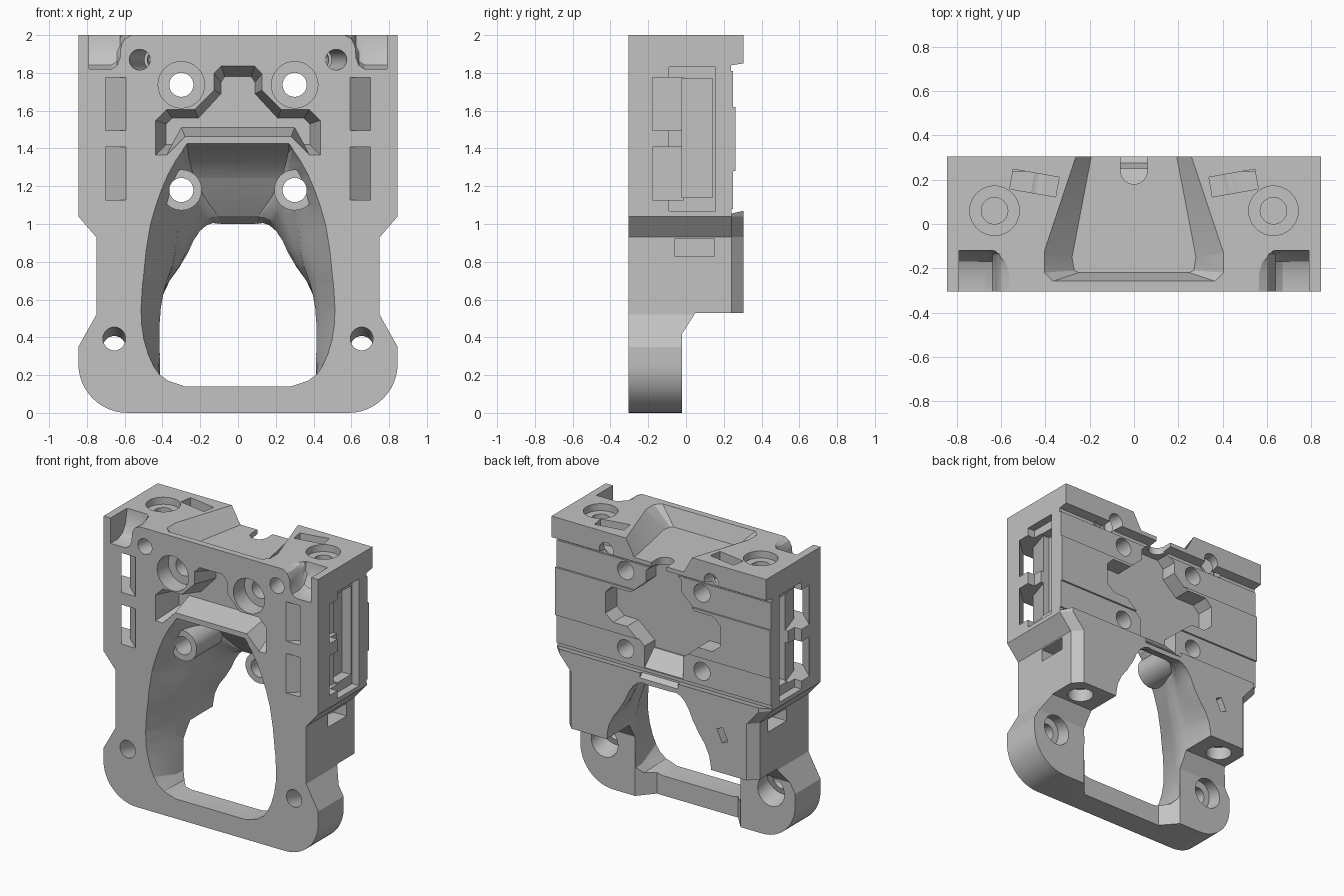
import bpy, bmesh
from math import sin, cos, pi, radians
from mathutils import Vector, Matrix

old = bpy.data.objects.get("Cube")
if old:
    bpy.data.objects.remove(old, do_unlink=True)

grey = bpy.data.materials.new("matte grey")
grey.use_nodes = True
GREY = (0.54, 0.54, 0.54, 1)
grey.diffuse_color = GREY
grey.node_tree.nodes["Principled BSDF"].inputs["Base Color"].default_value = GREY


def make(name, bm):
    bmesh.ops.recalc_face_normals(bm, faces=bm.faces)
    mesh = bpy.data.meshes.new(name)
    bm.to_mesh(mesh)
    bm.free()
    mesh.materials.append(grey)
    ob = bpy.data.objects.new(name, mesh)
    bpy.context.collection.objects.link(ob)
    return ob


def loft(name, rings):
    """Closed solid through rings of equal point count."""
    bm = bmesh.new()
    loops = [[bm.verts.new(p) for p in ring] for ring in rings]
    n = len(loops[0])
    for a, b in zip(loops, loops[1:]):
        for i in range(n):
            j = (i + 1) % n
            bm.faces.new((a[i], a[j], b[j], b[i]))
    caps = [bm.faces.new(loops[0]), bm.faces.new(loops[-1])]
    if len(rings) > 2:
        bmesh.ops.triangulate(bm, faces=[f for f in bm.faces if f not in caps])
    return make(name, bm)


PLACE = {"x": lambda u, v, d: (d, u, v),
         "y": lambda u, v, d: (u, d, v),
         "z": lambda u, v, d: (u, v, d)}


def prism(name, axis, pts, lo, hi):
    put = PLACE[axis]
    return loft(name, [[put(u, v, d) for u, v in pts] for d in (lo, hi)])


def mirrored(half):
    """Full outline from its right half, listed top to bottom."""
    return half + [(-u, v) for u, v in reversed(half)]


def rounded(pts):
    """Cut every corner of an open line once, keeping its ends."""
    out = [pts[0]]
    for a, b in zip(pts, pts[1:]):
        for t in (0.25, 0.75):
            out.append(tuple(p + (q - p) * t for p, q in zip(a, b)))
    return out + [pts[-1]]


def box(name, x, y, z):
    return prism(name, "z", [(x[0], y[0]), (x[1], y[0]), (x[1], y[1]), (x[0], y[1])], *z)


def cyl(name, start, end, r):
    a, b = Vector(start), Vector(end)
    bm = bmesh.new()
    rot = (b - a).to_track_quat('Z', 'Y').to_matrix().to_4x4()
    bmesh.ops.create_cone(bm, cap_ends=True, segments=32, radius1=r, radius2=r,
                          depth=(b - a).length, matrix=Matrix.Translation((a + b) / 2) @ rot)
    return make(name, bm)


def combine(target, tool, op='DIFFERENCE'):
    mod = target.modifiers.new("combine", 'BOOLEAN')
    mod.operation = op
    mod.solver = 'EXACT'
    mod.object = tool
    bpy.context.view_layer.objects.active = target
    bpy.ops.object.modifier_apply(modifier=mod.name)
    bpy.data.objects.remove(tool, do_unlink=True)


D = 0.305  # half depth

# Body: front silhouette crossed with the side profile
outline = [(0.845, 2), (0.845, 1.04), (0.75, 0.93), (0.75, 0.52), (0.845, 0.35)]
outline += [(0.585 + 0.26 * cos(k * pi / 24), 0.26 - 0.26 * sin(k * pi / 24)) for k in range(13)]
body = prism("carriage_body", "y", mirrored(outline), -0.5, 0.5)
profile = [(-D, -0.1), (-0.02, -0.1), (-0.02, 0.42), (0.05, 0.53), (D, 0.53), (D, 1.07),
           (0.24, 1.055), (0.24, 1.08), (0.25, 1.08), (0.25, 1.28), (0.263, 1.28),
           (0.263, 1.62), (0.25, 1.62), (0.25, 1.81), (0.238, 1.81), (0.238, 1.84),
           (D, 1.85), (D, 2.1), (-D, 2.1)]
combine(body, prism("side_profile", "x", profile, -1, 1), 'INTERSECT')

# Main duct opening: the roof drops first, then the sides close in
front = rounded([(0.27, 1.43), (0.36, 1.3), (0.43, 1.14), (0.485, 0.95), (0.52, 0.6),
                 (0.515, 0.43), (0.47, 0.28), (0.40, 0.18), (0.28, 0.14)])
back = rounded([(0.08, 0.99), (0.15, 1.0), (0.22, 0.94), (0.28, 0.81), (0.39, 0.66),
                (0.415, 0.52), (0.415, 0.32), (0.41, 0.16), (0.28, 0.14)])
rings = []
for y, close, drop, low in [(-0.32, 0, 0, 0), (-0.1, 0.03, 0.13, 0.72), (-0.02, 0.08, 0.24, 1),
                            (0.05, 0.2, 0.42, 1), (0.12, 0.48, 0.65, 1),
                            (0.2, 0.85, 0.88, 1), (0.33, 1, 1, 1)]:
    half = []
    for i, (f, b) in enumerate(zip(front, back)):
        w = min(1, i / 9)
        tx, tz = close + (low - close) * w, drop + (low - drop) * w
        half.append((f[0] + (b[0] - f[0]) * tx, f[1] + (b[1] - f[1]) * tz))
    rings.append([(x, y, z) for x, z in mirrored(half)])
combine(body, loft("duct", rings))

# Stepped pocket in the front face
outer = [(0.09, 1.84), (0.13, 1.8), (0.13, 1.71), (0.23, 1.61), (0.38, 1.61),
         (0.44, 1.55), (0.44, 1.36), (0.38, 1.36), (0.28, 1.46)]
inner = [(0.07, 1.78), (0.09, 1.75), (0.09, 1.69), (0.21, 1.56), (0.35, 1.56),
         (0.38, 1.53), (0.38, 1.42), (0.35, 1.42), (0.30, 1.51)]
combine(body, loft("front_pocket", [[(x, y, z) for x, z in mirrored(h)]
                                    for y, h in ((-0.32, outer), (-0.12, inner))]))

# Matching pocket in the back face, draining over a sloped spout
rear = [(0.09, 1.83), (0.14, 1.78), (0.14, 1.7), (0.25, 1.6), (0.40, 1.6),
        (0.45, 1.55), (0.45, 1.4), (0.39, 1.35), (0.28, 1.35), (0.15, 1.24), (0.15, 1.19)]
combine(body, prism("back_pocket", "y", mirrored(rear), 0.135, 0.4))
combine(body, prism("back_spout", "x", [(0.135, 1.2), (0.4, 1.2), (0.4, 1.02), (0.31, 1.03)],
                    -0.15, 0.15))

# Tapered tray in the top, open to the back, with a cable notch
rim = [(0.26, 0.32), (0.41, -0.13), (0.41, -0.22), (0.37, -0.26)]
floor = [(0.19, 0.32), (0.28, -0.15), (0.27, -0.21), (0.25, -0.22)]
combine(body, loft("top_tray", [[(x, y, z) for x, y in mirrored(h)]
                                for z, h in ((2.005, rim), (1.88, floor))]))
combine(body, cyl("cable_notch", (0, 0.24, 1.78), (0, 0.24, 2.1), 0.06))
combine(body, box("cable_slot", (-0.06, 0.06), (0.24, 0.4), (1.78, 2.1)))

# Thinner bottom rail between the two feet
combine(body, prism("rail_relief", "z",
                    mirrored([(0.32, -0.13), (0.45, 0.02)]), -0.1, 0.3))

tilt = radians(10)
for s in (1, -1):
    def cut_cyl(a, b, r):
        combine(body, cyl("hole", (s * a[0], *a[1:]), (s * b[0], *b[1:]), r))

    def cut_box(x, y, z):
        combine(body, box("slot", (s * x[0], s * x[1]), y, z))

    def cut_prism(axis, pts, lo, hi):
        combine(body, prism("recess", axis, [(s * u, v) for u, v in pts], lo, hi))

    # Screw bosses inside the duct
    combine(body, cyl("boss", (s * 0.3, -0.19, 1.18), (s * 0.3, 0.2, 1.18), 0.108), 'UNION')
    cut_cyl((0.3, -0.4, 1.18), (0.3, 0.4, 1.18), 0.064)

    # Upper counterbored screw holes
    cut_cyl((0.3, -0.4, 1.737), (0.3, 0.4, 1.737), 0.064)
    cut_cyl((0.3, -0.4, 1.737), (0.3, -0.18, 1.737), 0.123)

    # Lower screw holes, tilted down to wide sockets behind
    cut_cyl((0.655, -0.45, 0.429), (0.655, 0.1, 0.291), 0.06)
    cut_cyl((0.655, -0.13, 0.349), (0.655, 0.1, 0.291), 0.105)

    # Slanted holes and their nut slots
    across, along = Vector((cos(tilt), sin(tilt))), Vector((-sin(tilt), cos(tilt)))
    p = Vector((0.52, -D))
    a, b = p - along * 0.05, p + along * 0.75
    cut_cyl((a.x, a.y, 1.87), (b.x, b.y, 1.87), 0.055)
    c = Vector((0.45, 0.185))
    corners = [c + across * i * 0.105 + along * j * 0.045
               for i, j in ((-1, -1), (1, -1), (1, 1), (-1, 1))]
    cut_prism("z", corners, 1.82, 2.1)

    # Vertical screws from the top and from below
    cut_cyl((0.63, 0.06, 1.95), (0.63, 0.06, 2.1), 0.112)
    cut_cyl((0.63, 0.06, 1.72), (0.63, 0.06, 2.1), 0.06)
    cut_cyl((0.6, 0.16, 0.5), (0.6, 0.16, 0.62), 0.085)
    cut_cyl((0.6, 0.16, 0.5), (0.6, 0.16, 0.9), 0.05)
    cut_box((0.55, 1), (-0.06, 0.15), (0.83, 0.92))

    # Rounded notches at the top front corners, curving up at the back
    notch = [(0.79, 2.1), (0.79, 1.82), (0.67, 1.82), (0.64, 1.84), (0.625, 1.88),
             (0.62, 1.94), (0.6, 1.98), (0.565, 2.0), (0.565, 2.1)]
    combine(body, loft("corner_notch", [[(s * x, y, 2.1 - (2.1 - z) * k) for x, z in notch]
                                        for y, k in ((-0.4, 1), (-0.22, 1), (-0.17, 0.92),
                                                     (-0.135, 0.72), (-0.12, 0.4))]))

    # Strap slots running from the front to the side
    for z in (1.127, 1.495):
        cut_prism("z", [(0.575, -0.32), (0.685, -0.32), (0.86, -0.165), (0.86, -0.03),
                        (0.77, -0.01), (0.71, -0.2)], z, z + 0.28)

    # Stepped side pocket
    cut_box((0.79, 1), (-0.09, 0.155), (1.07, 1.83))
    cut_box((0.72, 1), (-0.02, 0.14), (1.14, 1.77))

    # Chamfer on the back posts, following the flare above them
    corner = [(0.69, D), (0.69, 0.4), (0.9, 0.4), (0.9, 0.08)]
    combine(body, loft("post_chamfer", [[(s * (x + shift), y, z) for x, y in corner]
                                        for z, shift in ((0.4, 0), (0.93, 0),
                                                         (1.04, 0.095), (1.075, 0.095))]))

# Small tie slot in the back of one post
u, v = Vector((0.42, -0.9)), Vector((0.9, 0.42))
slot = [Vector((0.5, 0.8)) + u * i * 0.05 + v * j * 0.025
        for i, j in ((-1, -1), (1, -1), (1, 1), (-1, 1))]
combine(body, prism("tie_slot", "y", [(-p.x, p.y) for p in slot], 0.22, 0.4))

# Finish
bpy.ops.object.select_all(action='DESELECT')
body.select_set(True)
bpy.context.view_layer.objects.active = body
bpy.ops.object.shade_smooth_by_angle(angle=radians(25))
